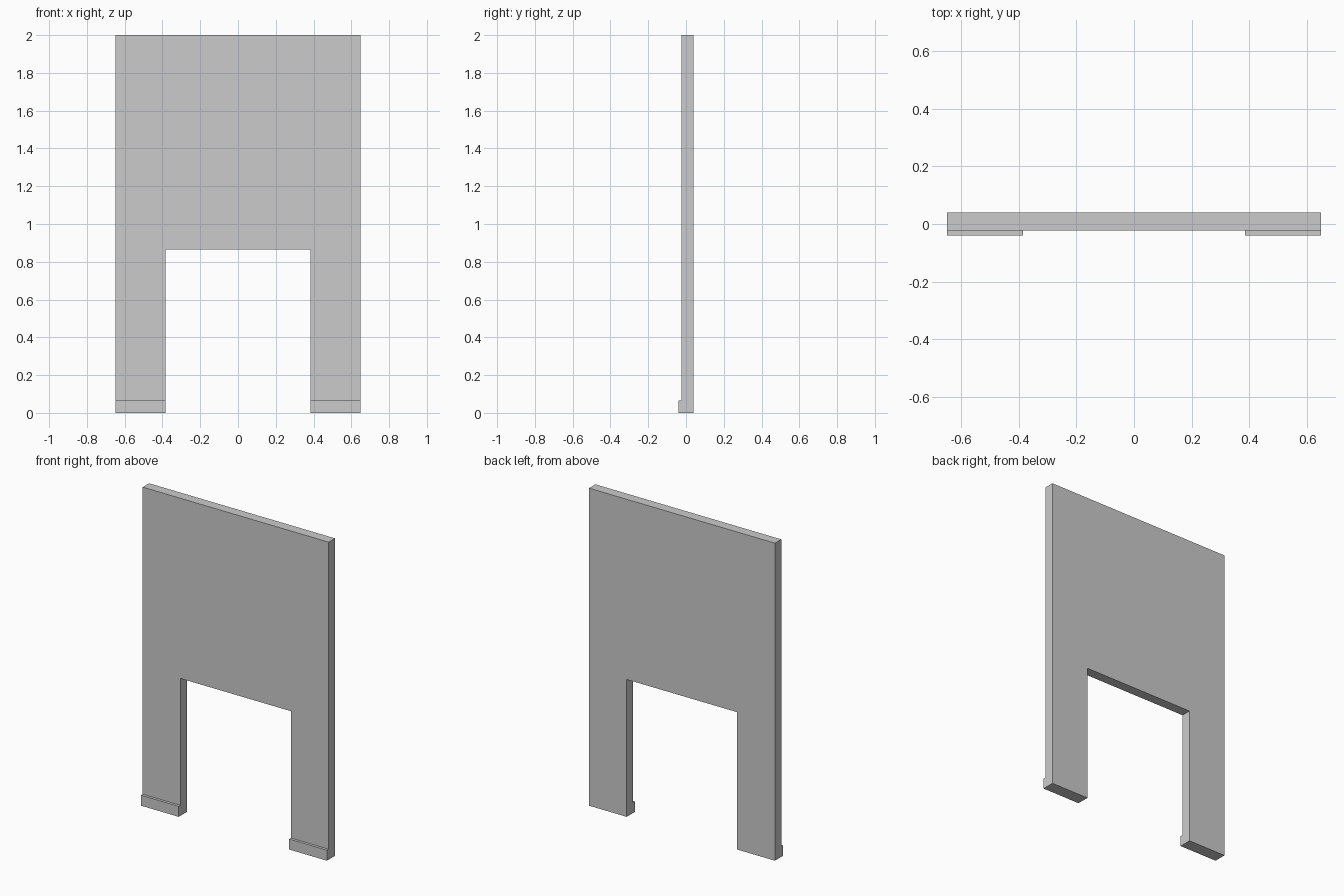
import bpy, bmesh

if "Cube" in bpy.data.objects:
    bpy.data.objects.remove(bpy.data.objects["Cube"])

HALF_W, OPEN_W = 0.648, 0.385
TOP, OPEN_H, SKIRT_H = 2.0, 0.865, 0.066
FRONT, WALL_FRONT, BACK = -0.04, -0.023, 0.04


def extrude_profile(name, profile, y0, y1):
    bm = bmesh.new()
    face = bm.faces.new([bm.verts.new((x, y0, z)) for x, z in profile])
    out = bmesh.ops.extrude_face_region(bm, geom=[face], use_keep_orig=True)
    moved = [g for g in out["geom"] if isinstance(g, bmesh.types.BMVert)]
    bmesh.ops.translate(bm, verts=moved, vec=(0, y1 - y0, 0))
    bmesh.ops.recalc_face_normals(bm, faces=bm.faces)
    mesh = bpy.data.meshes.new(name)
    bm.to_mesh(mesh)
    bm.free()
    obj = bpy.data.objects.new(name, mesh)
    bpy.context.collection.objects.link(obj)
    return obj


# Wall panel with doorway opening
right = [(OPEN_W, OPEN_H), (OPEN_W, 0), (HALF_W, 0), (HALF_W, TOP)]
left = [(-x, z) for x, z in reversed(right)]
extrude_profile("doorway_wall", right + left, WALL_FRONT, BACK)

# Skirting boards on the front, one each side of the doorway
for name, side in (("left_skirting", -1), ("right_skirting", 1)):
    a, b = sorted((side * OPEN_W, side * HALF_W))
    extrude_profile(name, [(a, 0), (b, 0), (b, SKIRT_H), (a, SKIRT_H)],
                    FRONT, WALL_FRONT)
